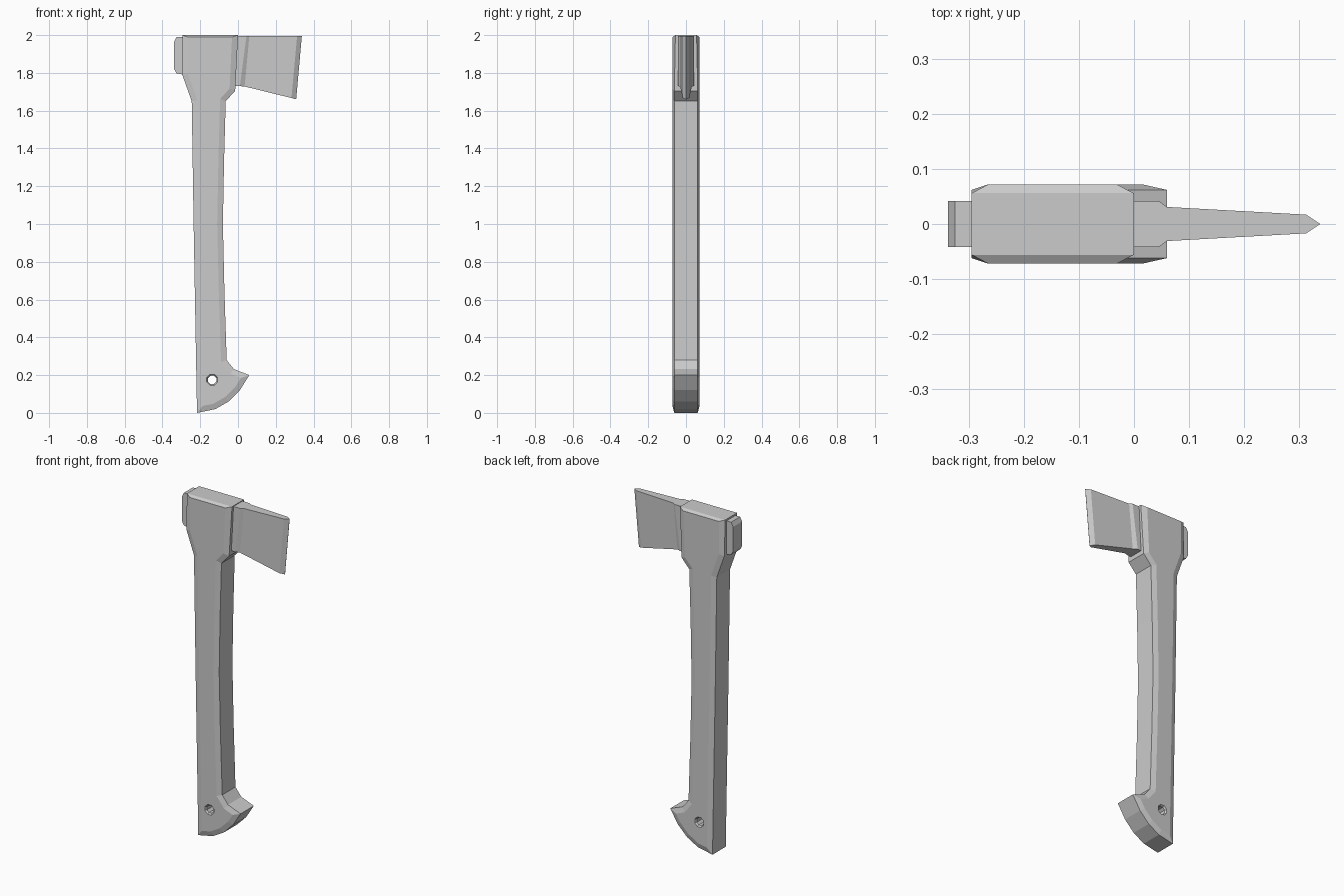
import bpy, bmesh, math
from mathutils import Vector

if "Cube" in bpy.data.objects:
    bpy.data.objects.remove(bpy.data.objects["Cube"])


def make_object(name, rings):
    # Skin a list of equal-length vertex rings and cap both ends
    bm = bmesh.new()
    loops = [[bm.verts.new(p) for p in ring] for ring in rings]
    n = len(loops[0])
    for a, b in zip(loops, loops[1:]):
        for i in range(n):
            j = (i + 1) % n
            bm.faces.new((a[i], a[j], b[j], b[i]))
    bm.faces.new(loops[0])
    bm.faces.new(loops[-1])
    bmesh.ops.recalc_face_normals(bm, faces=bm.faces)
    mesh = bpy.data.meshes.new(name)
    bm.to_mesh(mesh)
    bm.free()
    obj = bpy.data.objects.new(name, mesh)
    bpy.context.collection.objects.link(obj)
    return obj


def inset(points, d):
    # Mitred inward offset of a counter-clockwise outline
    result = []
    for i, p in enumerate(points):
        p = Vector(p)
        e1 = (p - Vector(points[i - 1])).normalized()
        e2 = (Vector(points[(i + 1) % len(points)]) - p).normalized()
        n1, n2 = Vector((-e1.y, e1.x)), Vector((-e2.y, e2.x))
        result.append(p + (n1 + n2) * d / (1 + n1.dot(n2)))
    return result


# Handle: side outline (x, z), with chamfered edges on both sides
outline = [(-0.217, 0), (-0.195, 0), (-0.12, 0.02), (-0.05, 0.06), (0.01, 0.12),
           (0.06, 0.2), (-0.022, 0.232), (-0.06, 0.28), (-0.072, 0.65),
           (-0.08, 1.0), (-0.074, 1.33), (-0.065, 1.65), (-0.015, 1.705),
           (0, 2.0), (-0.295, 2.0), (-0.295, 1.79), (-0.245, 1.65),
           (-0.235, 1.0)]
outline.pop(1)
inner = inset(outline, 0.03)
TOP = 1.99


def side_ring(y_edge, y_face, sign, is_face):
    ring = []
    for (x, z), q in zip(outline, inner):
        at_top = z > 1.95
        if is_face:
            ring.append((q.x, sign * y_face, TOP if at_top else q.y))
        else:
            ring.append((x, sign * (0.056 if at_top else y_edge), z))
    return ring


handle = make_object("handle", [side_ring(0.062, 0.072, s, f) for s, f in
                                ((-1, True), (-1, False), (1, False), (1, True))])

# Lanyard hole with countersunk rims
cutter = make_object("hole_cutter", [
    [(-0.137 + r * math.cos(k * math.tau / 8 + math.pi / 8), y,
      0.175 + r * math.sin(k * math.tau / 8 + math.pi / 8)) for k in range(8)]
    for y, r in ((-0.09, 0.046), (-0.063, 0.024), (0.063, 0.024), (0.09, 0.046))])
cutter.hide_render = True
cutter.hide_viewport = True
cut = handle.modifiers.new("lanyard_hole", 'BOOLEAN')
cut.object = cutter
cut.operation = 'DIFFERENCE'
cut.solver = 'EXACT'

# Axe head: poll, body through the handle, and tapering blade
# Stations are top x, top z, bottom x, bottom z, half thickness
stations = [(-0.338, 1.965, -0.338, 1.82, 0.042),
            (-0.325, 1.99, -0.325, 1.797, 0.042),
            (-0.28, 1.99, -0.28, 1.79, 0.042),
            (-0.02, 1.985, -0.04, 1.73, 0.042),
            (0.0, 1.996, -0.02, 1.73, 0.042),
            (0.045, 1.996, 0.01, 1.73, 0.042),
            (0.06, 1.996, 0.035, 1.728, 0.031),
            (0.313, 1.996, 0.283, 1.667, 0.017),
            (0.338, 1.996, 0.308, 1.66, 0.0005)]
make_object("axe_head", [
    [(xt, -w, zt), (xt, w, zt), (xb, w, zb), (xb, -w, zb)]
    for xt, zt, xb, zb, w in stations])
